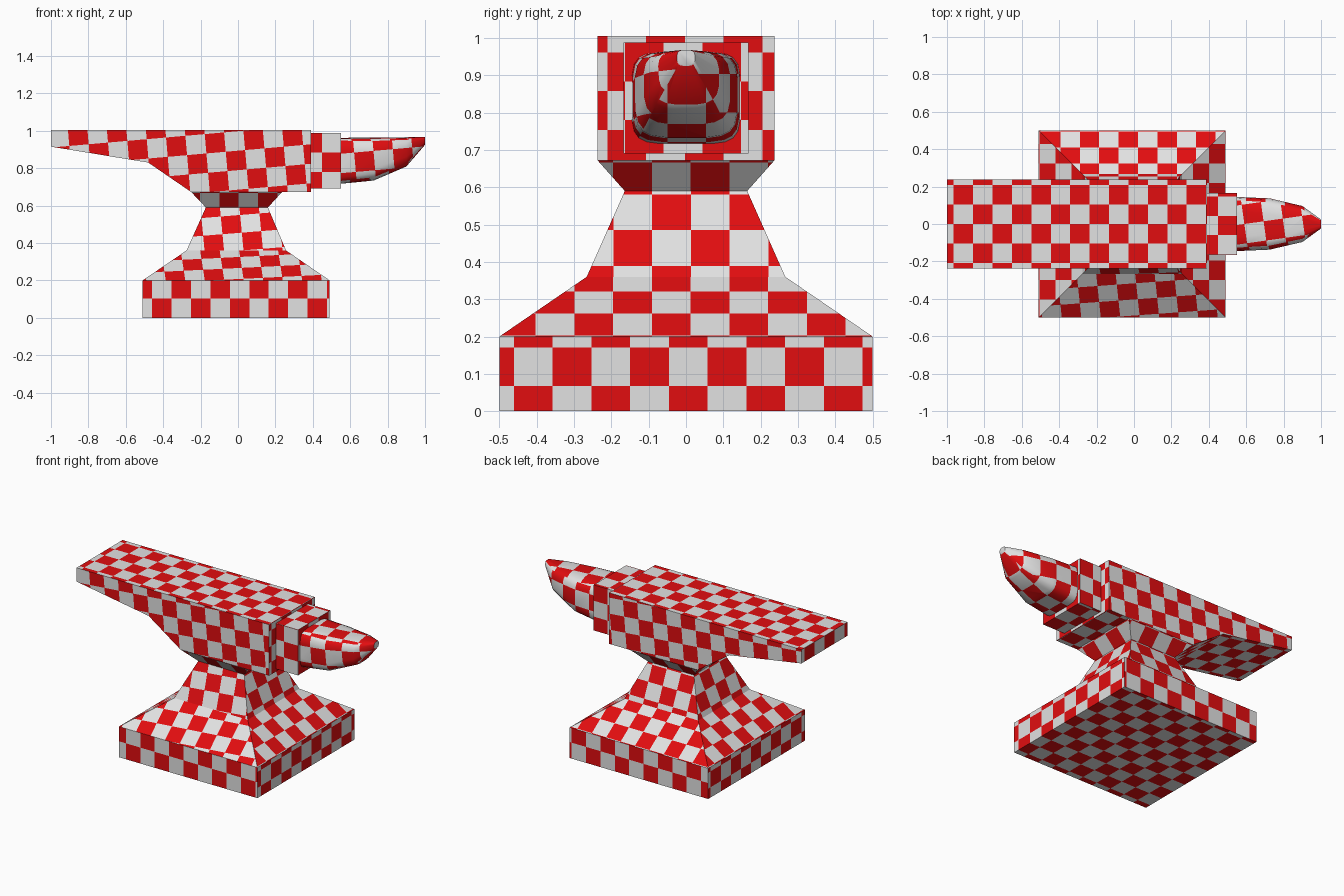
import bpy, bmesh, math
from mathutils import Vector, Matrix

if "Cube" in bpy.data.objects:
    bpy.data.objects.remove(bpy.data.objects["Cube"])

S = 0.1038          # checker cell size


def material(name, rgb):
    m = bpy.data.materials.new(name)
    m.diffuse_color = (*rgb, 1)
    m.use_nodes = True
    m.node_tree.nodes["Principled BSDF"].inputs["Base Color"].default_value = m.diffuse_color
    return m


MATS = [material("light_grey", (0.76, 0.76, 0.76)), material("red", (0.76, 0.004, 0.005))]


def side_of(n, horn):
    """Name the side a normal points to, with its view axis."""
    if horn and abs(n.x) < 0.95:
        n = Vector((0, n.y, n.z))
        flat = abs(n.z) >= abs(n.y)
    else:
        flat = abs(n.z) > 0.95
    if flat:
        return ("top", Vector((0, 0, 1))) if n.z > 0 else ("bottom", Vector((0, 0, -1)))
    if abs(n.x) > abs(n.y):
        return ("right", Vector((1, 0, 0))) if n.x > 0 else ("left", Vector((-1, 0, 0)))
    return ("back", Vector((0, 1, 0))) if n.y > 0 else ("front", Vector((0, -1, 0)))


def checker(bm, anchors, horn=False):
    """Cut every face into square cells, then colour them alternately."""
    specs = []
    for i, f in enumerate(list(bm.faces)):
        n = f.normal.copy()
        side, axis = side_of(n, horn)
        x, y, z, tilt = anchors.get(side, anchors["other"])
        p = Vector((x, y, z))
        if horn:
            n = axis.copy()
        else:       # slide the anchor along the view axis onto the face
            p += axis * ((f.calc_center_median() - p).dot(n) / axis.dot(n))
        if abs(axis.z) > 0.5:
            u = Vector((1, 0, 0)) - n * n.x
        else:
            u = Vector((0, 0, 1)).cross(n)
        u = Matrix.Rotation(math.radians(tilt), 3, n) @ u.normalized()
        specs.append((p, u, n.cross(u)))
        f.material_index = i        # temporary face id
    for i, (p, u, v) in enumerate(specs):
        for d in (u, v):
            ds = [(w.co - p).dot(d) / S for f in bm.faces
                  if f.material_index == i for w in f.verts]
            for k in range(math.ceil(min(ds) + 0.01), math.floor(max(ds) - 0.01) + 1):
                faces = [f for f in bm.faces if f.material_index == i]
                edges = list({e for f in faces for e in f.edges})
                verts = list({w for f in faces for w in f.verts})
                bmesh.ops.bisect_plane(bm, geom=verts + edges + faces, dist=1e-5,
                                       plane_co=p + d * (k * S), plane_no=d)
    for f in bm.faces:
        p, u, v = specs[f.material_index]
        c = f.calc_center_median() - p
        cell = math.floor(c.dot(u) / S) + math.floor(c.dot(v) / S)
        f.material_index = 1 if cell % 2 == 0 else 0


def loft(name, rings, anchors, caps=True, horn=False):
    """Skin a list of point rings into one checkered object."""
    bm = bmesh.new()
    rows = [[bm.verts.new(p) for p in r] for r in rings]
    n = len(rows[0])
    for a, b in zip(rows, rows[1:]):
        for i in range(n):
            j = (i + 1) % n
            bm.faces.new((a[i], a[j], b[j], b[i]))
    if caps:
        bm.faces.new(rows[0][::-1])
        bm.faces.new(rows[-1])
        bmesh.ops.recalc_face_normals(bm, faces=bm.faces[:])
    bm.normal_update()
    checker(bm, anchors, horn)
    me = bpy.data.meshes.new(name)
    bm.to_mesh(me)
    bm.free()
    for m in MATS:
        me.materials.append(m)
    ob = bpy.data.objects.new(name, me)
    bpy.context.collection.objects.link(ob)
    return ob


def rect(x0, x1, y, z):
    return [(x0, -y, z), (x1, -y, z), (x1, y, z), (x0, y, z)]


# Square base slab
loft("base", [rect(-0.51, 0.49, 0.5, 0), rect(-0.51, 0.49, 0.5, 0.2)],
     {"front": (-0.355, 0, 0.104, 0), "back": (-0.355, 0, 0.104, 0),
      "other": (0, -0.357, 0.067, 0)})

# Sloping foot, waist and collar
foot, knee = rect(-0.51, 0.49, 0.5, 0.2), rect(-0.275, 0.257, 0.266, 0.36)
neck, lip = rect(-0.172, 0.16, 0.164, 0.59), rect(-0.25, 0.235, 0.237, 0.672)
loft("foot_slope", [foot, knee],
     {"front": (-0.083, 0, 0.262, 5), "back": (-0.29, 0, 0.262, 0),
      "other": (0, -0.195, 0.262, 0)}, caps=False)
loft("waist", [knee, neck],
     {"front": (-0.083, 0, 0.447, 5), "back": (-0.29, 0, 0.485, 0),
      "other": (0, -0.091, 0.485, 0)}, caps=False)
loft("collar", [neck, lip], {"other": (-0.1, -0.195, 0.59, 0)}, caps=False)

# Anvil body with long tapering heel: side profile extruded across y
profile = [(-1, 1.005), (-1, 0.915), (-0.48, 0.83), (-0.25, 0.672), (0.39, 0.672), (0.39, 1.005)]
loft("body", [[(x, y, z) for x, z in profile] for y in (-0.237, 0.237)],
     {"top": (-0.86, 0.208, 1, 0), "right": (0, -0.107, 0.961, 0),
      "front": (0.056, 0, 0.69, 5), "back": (0.056, 0, 0.69, 5),
      "other": (-0.86, 0, 0.9, 0)})

# Step block between body and horn
loft("step_block", [rect(0.385, 0.55, 0.167, 0.69), rect(0.385, 0.55, 0.167, 0.987)],
     {"other": (0.45, -0.06, 0.78, 0)})


# Horn: rounded square sections shrinking to a raised tip
def horn_ring(x, w, z0, z1, power, n=20):
    pts = []
    for i in range(n):
        a = 2 * math.pi * (i + 0.5) / n
        c, s = math.cos(a), math.sin(a)
        pts.append((x, w * math.copysign(abs(c) ** power, c),
                    (z0 + z1) / 2 + (z1 - z0) / 2 * math.copysign(abs(s) ** power, s)))
    return pts


sections = [(0.54, 0.146, 0.715, 0.963, 0.4), (0.725, 0.138, 0.733, 0.964, 0.5),
            (0.90, 0.097, 0.808, 0.966, 0.6), (1.0, 0.024, 0.925, 0.968, 0.6)]
horn = loft("horn", [horn_ring(*s) for s in sections],
            {"top": (0.59, 0.0, 0.96, 8), "front": (0.63, 0, 0.78, 5),
             "other": (0.6, -0.05, 0.8, 0)}, horn=True)
bpy.context.view_layer.objects.active = horn
horn.select_set(True)
bpy.ops.object.shade_smooth_by_angle(angle=math.radians(45))
